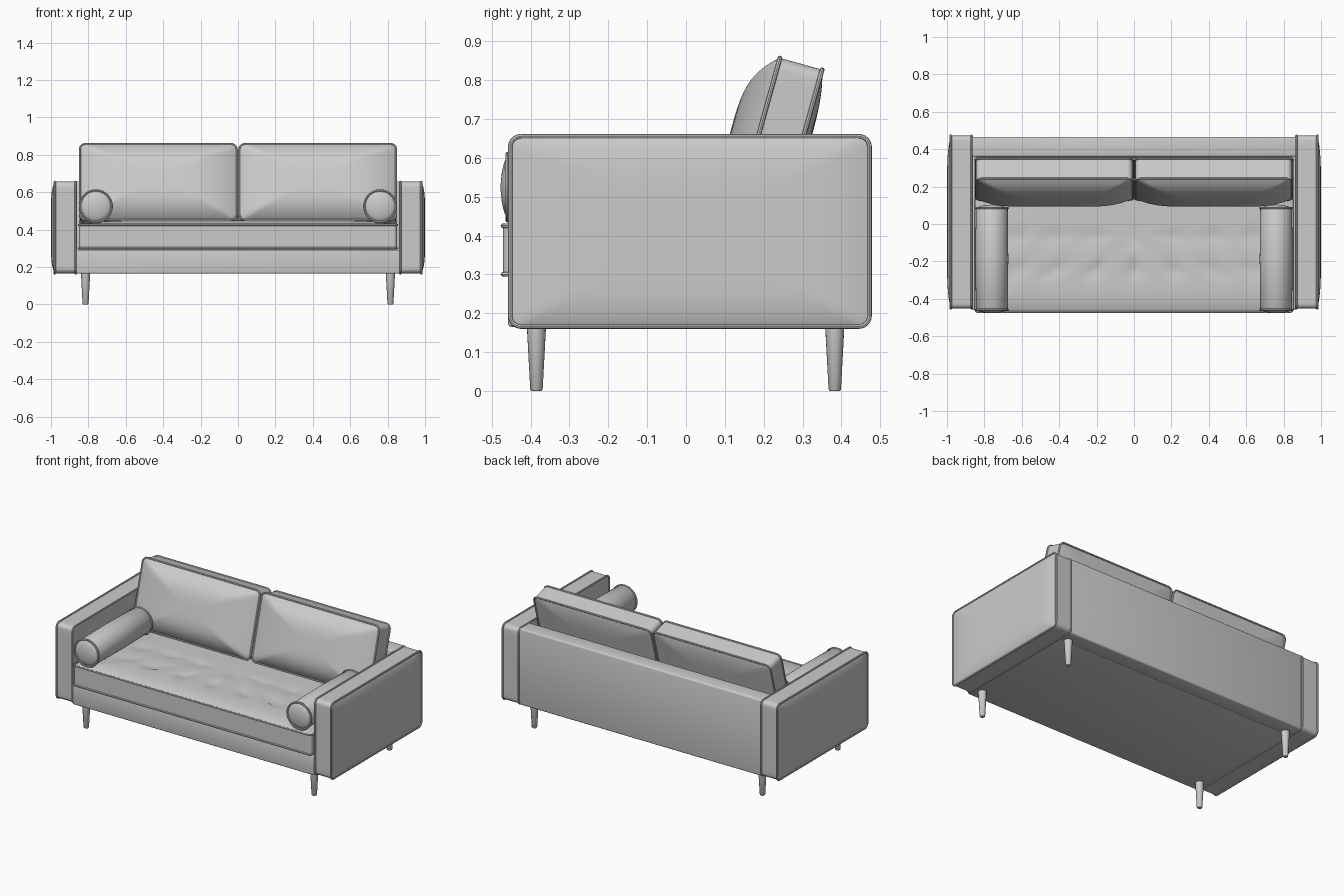
import bpy, bmesh, math
from mathutils import Matrix, Vector

cube = bpy.data.objects.get("Cube")
if cube:
    bpy.data.objects.remove(cube, do_unlink=True)

fabric = bpy.data.materials.new("grey_upholstery")
fabric.use_nodes = True
GREY = (0.6, 0.6, 0.6, 1)
fabric.diffuse_color = GREY
fabric.node_tree.nodes["Principled BSDF"].inputs["Base Color"].default_value = GREY


def finish(bm, name, matrix=Matrix(), angle=40):
    bm.transform(matrix)
    bmesh.ops.recalc_face_normals(bm, faces=bm.faces)
    mesh = bpy.data.meshes.new(name)
    bm.to_mesh(mesh)
    bm.free()
    mesh.materials.append(fabric)
    obj = bpy.data.objects.new(name, mesh)
    bpy.context.collection.objects.link(obj)
    bpy.ops.object.select_all(action='DESELECT')
    obj.select_set(True)
    bpy.context.view_layer.objects.active = obj
    bpy.ops.object.shade_smooth_by_angle(angle=math.radians(angle))
    return obj


def outline(w, h, r, step=0.03):
    """Evenly divided rounded rectangle."""
    pts = []
    for k, (sx, sy) in enumerate([(1, 1), (-1, 1), (-1, -1), (1, -1)]):
        c = Vector((sx * (w / 2 - r), sy * (h / 2 - r)))
        for i in range(7):
            a = math.pi / 2 * (k + i / 6)
            pts.append(c + r * Vector((math.cos(a), math.sin(a))))
    out = []
    for a, b in zip(pts, pts[1:] + pts[:1]):
        n = max(1, round((b - a).length / step))
        out += [a.lerp(b, i / n) for i in range(n)]
    return out


def bridge(bm, rings):
    for a, b in zip(rings, rings[1:]):
        for i in range(len(a)):
            j = (i + 1) % len(a)
            bm.faces.new((a[i], a[j], b[j], b[i]))


def piping(name, points, matrix, radius=0.006):
    """Closed fabric cord along a seam."""
    bm = bmesh.new()
    rings, n = [], len(points)
    for i, p in enumerate(points):
        tangent = (points[(i + 1) % n] - points[i - 1]).normalized()
        side = tangent.cross(Vector((0, 0, 1)))
        rings.append([bm.verts.new(p + radius * (side * math.cos(a) + Vector((0, 0, math.sin(a)))))
                      for a in [math.tau * k / 8 for k in range(8)]])
    bridge(bm, rings + rings[:1])
    finish(bm, name, matrix)


def padded(name, w, h, t, r, front, back, power, matrix, tufts=()):
    """Boxed cushion with domed faces and corded seams."""
    bm = bmesh.new()
    line = outline(w, h, r)
    steps = [1 - (i / 16) ** 1.5 for i in range(16)]

    def ring(s, side, bulge):
        verts = []
        for p in line:
            z = side * (t / 2 + bulge * (1 - s ** power))
            if side > 0:
                z -= sum(0.014 * math.exp(-(p * s - q).length_squared / 0.0016) for q in tufts)
            verts.append(bm.verts.new((p.x * s, p.y * s, z)))
        return verts

    top = [ring(s, 1, front) for s in reversed(steps)]
    bottom = [ring(s, -1, back) for s in steps]
    bridge(bm, top + bottom)
    bm.faces.new(top[0])
    bm.faces.new(bottom[-1])
    finish(bm, name, matrix)
    for tag, z in (("front", t / 2), ("back", -t / 2)):
        piping(f"{name}_{tag}_piping", [Vector((p.x, p.y, z)) for p in line], matrix)


def box(name, x, y, z, bevel):
    bm = bmesh.new()
    bmesh.ops.create_cube(bm, size=1)
    size = Vector((x[1] - x[0], y[1] - y[0], z[1] - z[0]))
    mid = Vector((x[0] + x[1], y[0] + y[1], z[0] + z[1])) / 2
    bm.transform(Matrix.Translation(mid) @ Matrix.Diagonal(size.to_4d()))
    bmesh.ops.bevel(bm, geom=bm.edges[:], offset=bevel, segments=3, profile=0.5, affect='EDGES')
    finish(bm, name)


def turned(name, profile, matrix, sides=40):
    """Solid of revolution about local z from (radius, height) pairs."""
    bm = bmesh.new()
    rings = [[bm.verts.new((r * math.cos(math.tau * k / sides), r * math.sin(math.tau * k / sides), z))
              for k in range(sides)] for r, z in profile]
    bridge(bm, rings)
    bm.faces.new(rings[0])
    bm.faces.new(rings[-1])
    finish(bm, name, matrix)


# Frame
box("seat_base", (-0.865, 0.865), (-0.458, 0.37), (0.165, 0.292), 0.008)
box("back_panel", (-0.87, 0.87), (0.36, 0.466), (0.165, 0.657), 0.01)

# Tufted seat cushion
tufts = [Vector((0.21 * i, y)) for i in range(-3, 4) for y in (-0.19, -0.01)]
padded("seat_cushion", 1.70, 0.83, 0.125, 0.02, 0.024, 0, 8,
       Matrix.Translation((0, -0.056, 0.363)), tufts)

# Leaning back cushions
lean = Matrix.Rotation(math.radians(74.5), 4, 'X')
for side, tag in ((1, "left"), (-1, "right")):
    padded(f"{tag}_back_cushion", 0.838, 0.42, 0.113, 0.03, 0.072, 0.02, 3.5,
           Matrix.Translation((side * 0.426, 0.24, 0.64)) @ lean)

    # Arm: profile in the y-z plane, outer face along x
    arm = Matrix(((0, 0, side, side * 0.924), (1, 0, 0, 0.01), (0, 1, 0, 0.411), (0, 0, 0, 1)))
    padded(f"{tag}_arm", 0.925, 0.49, 0.112, 0.028, 0.02, 0.008, 6, arm)

    # Bolster with corded ends
    R, half = 0.085, 0.272
    end = [(0.01, 0.018), (0.04, 0.015), (0.065, 0.009), (R - 0.004, 0), (R, -0.006)]
    profile = [(r, -half - z) for r, z in end] + [(R + 0.003, 0)] + [(r, half + z) for r, z in end[::-1]]
    place = Matrix.Translation((side * 0.76, -0.187, 0.525)) @ Matrix.Rotation(math.pi / 2, 4, 'X')
    turned(f"{tag}_bolster", profile, place)
    for end_tag, z in (("front", half), ("back", -half)):
        loop = [Vector((R * math.cos(a), R * math.sin(a), z)) for a in [math.tau * k / 40 for k in range(40)]]
        piping(f"{tag}_bolster_{end_tag}_piping", loop, place)

    # Tapered legs
    for y, leg in ((-0.385, "front"), (0.383, "back")):
        turned(f"{tag}_{leg}_leg", [(0.013, 0), (0.016, 0.004), (0.025, 0.172)],
               Matrix.Translation((side * 0.815, y, 0)), 20)
